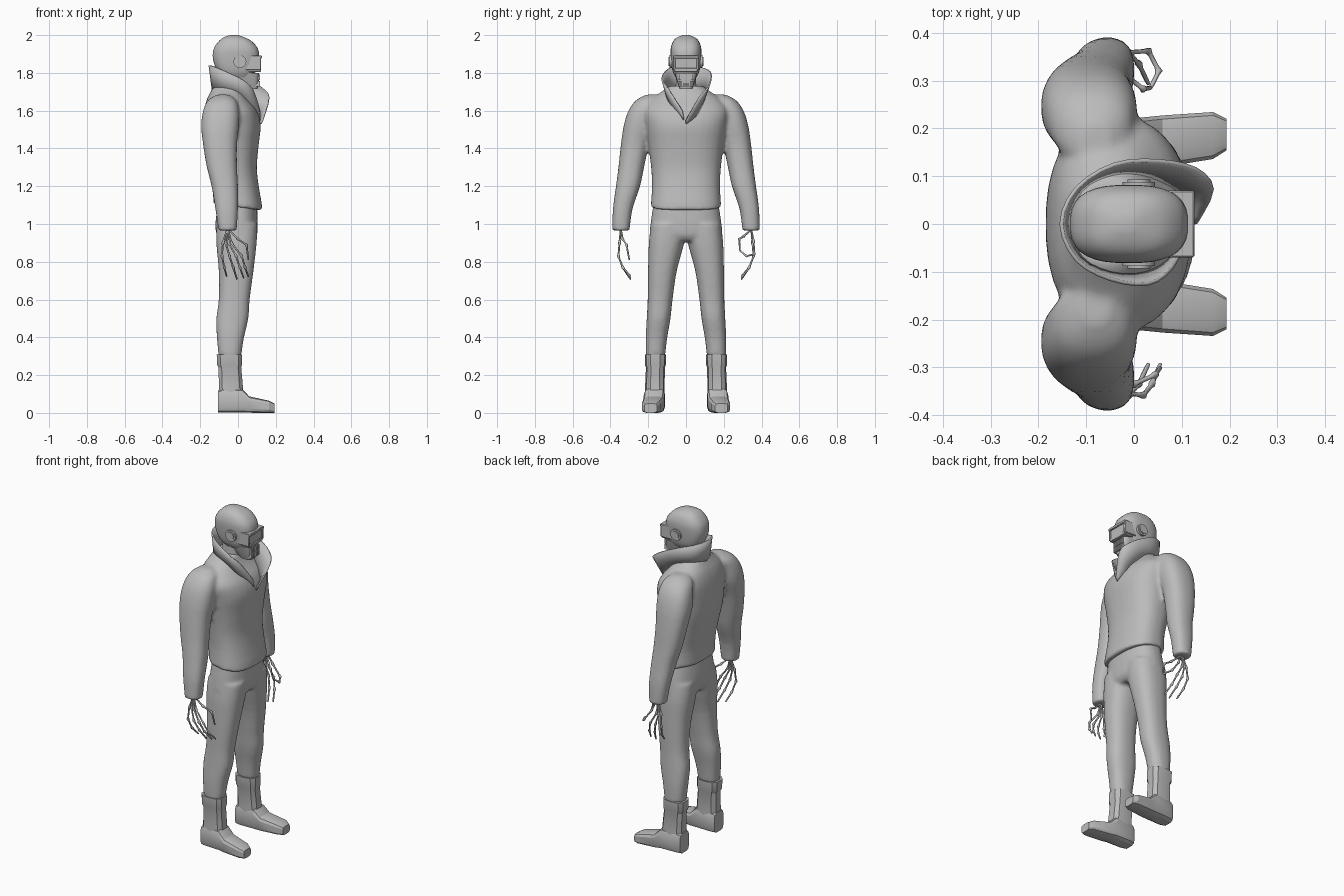
import bpy, bmesh, math
from mathutils import Vector, Matrix

cube = bpy.data.objects.get("Cube")
if cube:
    bpy.data.objects.remove(cube, do_unlink=True)

grey = bpy.data.materials.new("plain grey")
grey.use_nodes = True
grey.diffuse_color = (0.5, 0.5, 0.5, 1)
grey.node_tree.nodes["Principled BSDF"].inputs["Base Color"].default_value = (0.5, 0.5, 0.5, 1)


def catmull(rows, steps):
    """Resample section rows along a smooth curve."""
    rows = [Vector(r) for r in rows]
    out = []
    for i in range(len(rows) - 1):
        a, b, c, d = (rows[max(i - 1, 0)], rows[i], rows[i + 1], rows[min(i + 2, len(rows) - 1)])
        for s in range(steps):
            t = s / steps
            out.append(b + (c - a) * 0.5 * t + (a * 2 - b * 5 + c * 4 - d) * 0.5 * t * t
                       + (b * 3 - a - c * 3 + d) * 0.5 * t ** 3)
    return out + [rows[-1]]


def loft(bm, rows, sides=24, power=2.4, steps=3, along_x=False):
    """Closed loft; rows are (height, centre u, centre v, radius u, radius v)."""
    rings = []
    for h, cu, cv, ru, rv in catmull(rows, steps):
        ring = []
        for k in range(sides):
            a = 2 * math.pi * (k + 0.5) / sides
            c, s = math.cos(a), math.sin(a)
            u = cu + ru * math.copysign(abs(c) ** (2 / power), c)
            v = cv + rv * math.copysign(abs(s) ** (2 / power), s)
            ring.append(bm.verts.new((h, u, v) if along_x else (u, v, h)))
        rings.append(ring)
    for r, q in zip(rings, rings[1:]):
        for k in range(sides):
            n = (k + 1) % sides
            bm.faces.new((r[k], r[n], q[n], q[k]))
    bm.faces.new(rings[0][::-1])
    bm.faces.new(rings[-1])
    return rings


def span(rows):
    """Rows of (height, back, front, half width) as centred loft rows."""
    return [(z, (b + f) / 2, 0, (f - b) / 2, w) for z, b, f, w in rows]


def box(bm, x, y, z):
    m = Matrix.Translation([sum(p) / 2 for p in (x, y, z)])
    m = m @ Matrix.Diagonal([p[1] - p[0] for p in (x, y, z)] + [1])
    bmesh.ops.create_cube(bm, size=1, matrix=m)


def finish(bm, name, angle=40):
    bmesh.ops.recalc_face_normals(bm, faces=bm.faces)
    mesh = bpy.data.meshes.new(name)
    bm.to_mesh(mesh)
    bm.free()
    obj = bpy.data.objects.new(name, mesh)
    bpy.context.collection.objects.link(obj)
    mesh.materials.append(grey)
    bpy.ops.object.select_all(action="DESELECT")
    obj.select_set(True)
    bpy.context.view_layer.objects.active = obj
    bpy.ops.object.shade_smooth_by_angle(angle=math.radians(angle))
    return obj


def blend(obj, voxel):
    """Fuse overlapping lofts into one soft cloth surface."""
    r = obj.modifiers.new("fuse", "REMESH")
    r.mode, r.voxel_size, r.use_smooth_shade = "VOXEL", voxel, True
    s = obj.modifiers.new("soften", "SMOOTH")
    s.factor, s.iterations = 0.5, 5


# Jacket: torso and both sleeves
bm = bmesh.new()
rings = loft(bm, span([
    (1.09, -.13, .13, .187), (1.2, -.135, .11, .18), (1.3, -.155, .1, .185),
    (1.42, -.18, .11, .2), (1.52, -.185, .12, .215), (1.6, -.18, .1, .225),
    (1.66, -.165, .055, .185), (1.7, -.145, .03, .13), (1.73, -.13, .02, .09)]), 32)
for v in rings[0]:
    v.co.z -= 0.15 * v.co.x
for s in (-1, 1):
    loft(bm, [(z, x, y * s, rx, ry) for z, x, y, rx, ry in [
        (1.685, -.08, .17, .03, .04), (1.655, -.085, .195, .075, .07), (1.6, -.09, .225, .095, .08),
        (1.52, -.095, .245, .1, .085), (1.42, -.095, .27, .09, .075), (1.3, -.085, .29, .08, .068),
        (1.2, -.07, .307, .07, .064), (1.08, -.06, .335, .06, .052), (.965, -.055, .345, .048, .046)]])
blend(finish(bm, "jacket"), 0.01)

# Open collar with one larger lapel
top = [(.115, -.02, 1.6), (.08, -.09, 1.71), (.03, -.125, 1.76), (-.05, -.115, 1.8), (-.12, -.075, 1.83),
       (-.152, 0, 1.84), (-.12, .075, 1.83), (-.04, .125, 1.81), (.05, .132, 1.77), (.13, .115, 1.72),
       (.165, .07, 1.67), (.13, 0, 1.55)]
low = [(.115, -.01, 1.55), (.07, -.075, 1.62), (.02, -.1, 1.67), (-.05, -.1, 1.7), (-.11, -.07, 1.71),
       (-.135, 0, 1.71), (-.11, .07, 1.71), (-.05, .1, 1.7), (.02, .1, 1.67), (.07, .08, 1.62),
       (.11, .05, 1.57), (.12, 0, 1.53)]
bm = bmesh.new()
strips = [[bm.verts.new(a.lerp(b, t)) for t in (0, .5, 1)]
          for a, b in zip(catmull(low, 3), catmull(top, 3))]
for p, q in zip(strips, strips[1:]):
    for k in range(2):
        bm.faces.new((p[k], p[k + 1], q[k + 1], q[k]))
collar = finish(bm, "collar", 60)
thick = collar.modifiers.new("thickness", "SOLIDIFY")
thick.thickness, thick.offset = 0.008, 0

# Trousers: pelvis and both legs
bm = bmesh.new()
loft(bm, span([(1.12, -.105, .1, .17), (1.0, -.12, .105, .188), (.94, -.112, .1, .19), (.91, -.09, .08, .15)]), 32)
for s in (-1, 1):
    loft(bm, [(z, x, y * s, rx, ry) for z, x, y, rx, ry in [
        (1.0, -.005, .09, .108, .095), (.9, -.008, .103, .107, .094), (.75, -.01, .125, .092, .076),
        (.6, -.02, .137, .082, .066), (.5, -.03, .145, .085, .063), (.4, -.04, .156, .072, .057),
        (.3, -.043, .162, .06, .051)]])
blend(finish(bm, "trousers"), 0.01)

# Low-poly boots
for s, side in ((-1, "right"), (1, "left")):
    bm = bmesh.new()
    loft(bm, [(z, x, y * s, rx, ry) for z, x, y, rx, ry in [
        (.04, -.035, .165, .07, .052), (.13, -.037, .165, .066, .052), (.24, -.043, .162, .062, .05),
        (.255, -.045, .162, .068, .055), (.31, -.046, .162, .069, .056)]], 10, 3, 1)
    loft(bm, [(x, y * s, h / 2, w, h / 2) for x, y, w, h in [
        (-.105, .165, .045, .12), (-.08, .165, .055, .13), (.02, .168, .056, .13),
        (.06, .173, .055, .088), (.165, .185, .05, .065), (.193, .187, .034, .05)]],
        12, 4, 1, along_x=True)
    finish(bm, side + "_boot", 25)

# Skull
bm = bmesh.new()
loft(bm, span([
    (1.775, -.07, .07, .055), (1.8, -.1, .09, .068), (1.83, -.12, .102, .075), (1.88, -.134, .113, .08),
    (1.93, -.128, .105, .081), (1.97, -.1, .07, .067), (1.99, -.072, .03, .044), (2.0, -.04, 0, .015)]), 32, 2.7)
finish(bm, "skull", 50)

# Jaw with a row of teeth
bm = bmesh.new()
loft(bm, span([(1.715, .035, .104, .034), (1.75, .005, .11, .046), (1.8, -.02, .112, .06)]), 20, 4, 2)
finish(bm, "jaw", 35)
bm = bmesh.new()
for i in range(6):
    y = (i - 2.5) * 0.013
    for z in (1.728, 1.762):
        box(bm, (.09, .117), (y - .005, y + .005), (z, z + .03))
finish(bm, "teeth")

# Brow, visor and cheek frame
bm = bmesh.new()
box(bm, (.02, .126), (-.07, .07), (1.875, 1.892))
box(bm, (.05, .122), (-.062, .062), (1.805, 1.825))
for s in (-1, 1):
    box(bm, (.04, .123), sorted((s * .056, s * .07)), (1.815, 1.885))
box(bm, (.06, .118), (-.06, .06), (1.82, 1.88))
frame = finish(bm, "visor")
edge = frame.modifiers.new("bevel", "BEVEL")
edge.width = 0.003

# Ear discs
for s, side in ((-1, "right"), (1, "left")):
    bm = bmesh.new()
    for r, y in ((.034, .078), (.024, .083)):
        bmesh.ops.create_cone(bm, cap_ends=True, segments=20, radius1=r, radius2=r, depth=.02,
                              matrix=Matrix.Translation((.01, s * y, 1.86)) @ Matrix.Rotation(math.pi / 2, 4, "X"))
    finish(bm, side + "_ear_disc")

# Neck
bm = bmesh.new()
loft(bm, [(1.66, -.04, 0, .06, .058), (1.8, -.03, 0, .055, .052)])
finish(bm, "neck")


def bone_hand(name, chains):
    """Thin finger bones, thicker at each joint."""
    curve = bpy.data.curves.new(name, "CURVE")
    curve.dimensions, curve.bevel_depth, curve.bevel_resolution = "3D", 0.0075, 1
    curve.use_fill_caps = True
    curve.materials.append(grey)
    for chain in chains:
        pts = []
        for a, b in zip(chain, chain[1:]):
            a, b = Vector(a), Vector(b)
            pts += [(a, 1.1), (a.lerp(b, .2), .65), (a.lerp(b, .8), .65)]
        pts.append((Vector(chain[-1]), .5))
        sp = curve.splines.new("POLY")
        sp.points.add(len(pts) - 1)
        for p, (co, r) in zip(sp.points, pts):
            p.co, p.radius = (*co, 1), r
    bpy.context.collection.objects.link(bpy.data.objects.new(name, curve))


# Skeleton hands: one open, one with thumb and forefinger pinched
spread = [(-.08, -.085, -.06), (-.065, -.045, -.005), (-.05, -.01, .03), (-.035, .02, .055)]


def fingers(s, rows):
    return [[(-.055, .345 * s, .98), (a, .352 * s, .9), (b, .358 * s, .83),
             ((b + c) / 2, .335 * s, .77), (c, .293 * s, .705 + abs(c) * .3)] for a, b, c in rows]


bone_hand("right_hand", fingers(-1, spread) + [
    [(-.05, -.345, .97), (0, -.335, .92), (.045, -.315, .89), (.055, -.3, .81)]])
bone_hand("left_hand", fingers(1, spread[:3]) + [
    [(-.05, .345, .98), (-.02, .358, .91), (.03, .362, .84), (.052, .32, .83), (.035, .285, .86)],
    [(-.05, .345, .97), (-.01, .305, .935), (.02, .282, .92), (.035, .285, .86)]])
